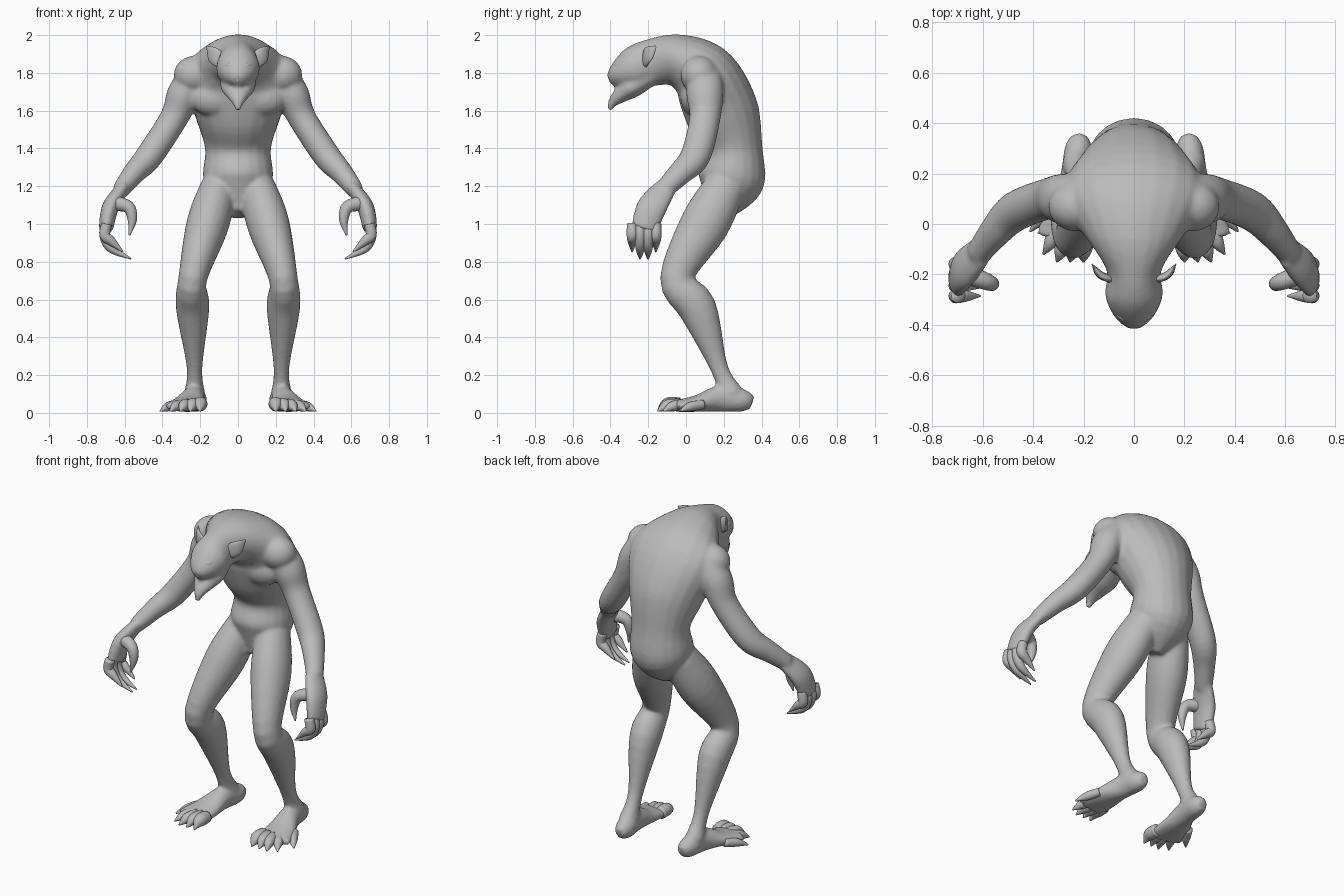
import bpy, bmesh, math
from mathutils import Vector, Matrix

if "Cube" in bpy.data.objects:
    bpy.data.objects.remove(bpy.data.objects["Cube"])

GREY = (.5, .5, .5, 1)
skin = bpy.data.materials.new("grey skin")
skin.use_nodes = True
skin.diffuse_color = GREY
skin.node_tree.nodes["Principled BSDF"].inputs["Base Color"].default_value = GREY

X, Y, Z = Vector((1, 0, 0)), Vector((0, 1, 0)), Vector((0, 0, 1))
SIDES, STEPS = 20, 5


def smooth_rows(rows):
    """Catmull-Rom curve through rows of numbers."""
    padded = [rows[0], *rows, rows[-1]]
    result = []
    for before, start, end, after in zip(padded, padded[1:], padded[2:], padded[3:]):
        for step in range(STEPS):
            t = step / STEPS
            row = []
            for p, q, r, s in zip(before, start, end, after):
                slope_in, slope_out = (r - p) / 2, (s - q) / 2
                bend = 3 * (r - q) - 2 * slope_in - slope_out
                twist = 2 * (q - r) + slope_in + slope_out
                row.append(q + t * (slope_in + t * (bend + t * twist)))
            result.append(row)
    return result + [rows[-1]]


def sweep(bm, rows, across, side=1, wide=1):
    """Skin ellipses along a path. Rows: x, y, z, radius across, optional other radius."""
    rows = smooth_rows(rows)
    centres = [Vector(row[:3]) for row in rows]
    last = len(rows) - 1
    rings = []
    for i, row in enumerate(rows):
        along = (centres[min(i + 1, last)] - centres[max(i - 1, 0)]).normalized()
        u = (across - along * across.dot(along)).normalized()
        v = along.cross(u)
        ring = []
        for k in range(SIDES):
            angle = math.tau * k / SIDES
            p = centres[i] + u * math.cos(angle) * row[3] * wide + v * math.sin(angle) * row[-1]
            ring.append(bm.verts.new((p.x * side, p.y, p.z)))
        rings.append(ring)
    for low, high in zip(rings, rings[1:]):
        for k in range(SIDES):
            n = (k + 1) % SIDES
            bm.faces.new((low[k], low[n], high[n], high[k]))
    bm.faces.new(rings[0])
    bm.faces.new(rings[-1])


def ball(bm, centre, size, side=1):
    x, y, z = centre
    place = Matrix.Translation((x * side, y, z)) @ Matrix.Diagonal((*size, 1))
    bmesh.ops.create_uvsphere(bm, u_segments=SIDES, v_segments=SIDES, radius=1, matrix=place)


def finish(name, bm):
    bmesh.ops.recalc_face_normals(bm, faces=bm.faces)
    for face in bm.faces:
        face.smooth = True
    mesh = bpy.data.meshes.new(name)
    bm.to_mesh(mesh)
    bm.free()
    mesh.materials.append(skin)
    obj = bpy.data.objects.new(name, mesh)
    bpy.context.collection.objects.link(obj)
    return obj


# Body: pelvis, hunched back, neck and skull in one sweep
body_mesh = bmesh.new()
pelvis = [(0, .17, 1.05, .05, .06), (0, .235, 1.22, .18, .175)]
trunk = [(0, .25, 1.4, .175, .155), (0, .195, 1.58, .23, .195), (0, .1, 1.78, .29, .18)]
neck = [(0, -.04, 1.865, .2, .14), (0, -.18, 1.855, .11, .125)]
skull = [(0, -.28, 1.82, .115, .115), (0, -.36, 1.785, .08, .07), (0, -.405, 1.76, .03, .03)]
sweep(body_mesh, pelvis + trunk + neck + skull, X)

# Limb joints
shoulder = [(.2, .11, 1.82, .07), (.28, .1, 1.7, .09)]
upper_arm, elbow = (.34, .1, 1.56, .075), (.47, .05, 1.36, .073)
forearm, wrist = (.55, -.03, 1.27, .06), (.62, -.12, 1.18, .047)
palm = [(.61, -.11, 1.19, .035), (.675, -.18, 1.09, .045), (.7, -.225, .97, .038)]
hip, thigh, knee = (.1, .21, 1.2, .11), (.16, .1, 1, .13), (.24, -.05, .71, .088)
calf, ankle, heel = (.24, .06, .555, .102), (.23, .175, .24, .048), (.23, .24, .1, .065)
foot = [(.22, .35, .05, .03, .035), (.22, .3, .065, .055, .06), (.235, .18, .075, .06, .07),
        (.26, .06, .05, .09, .045), (.28, -.06, .035, .11, .03)]

for side in (1, -1):
    sweep(body_mesh, [*shoulder, upper_arm, elbow, forearm, wrist], Y, side, wide=1.1)
    sweep(body_mesh, palm, Y, side, wide=1.8)
    sweep(body_mesh, [hip, thigh, knee, calf, ankle, heel], X, side, wide=.87)
    sweep(body_mesh, foot, X, side)
    # Shoulder and chest muscles
    ball(body_mesh, (.23, .07, 1.79), (.11, .1, .1), side)
    ball(body_mesh, (.12, .05, 1.67), (.14, .08, .1), side)

# Jaw with a pointed chin, joined to the skull
sweep(body_mesh, [(0, -.17, 1.78, .08, .04), (0, -.28, 1.73, .095, .06),
                  (0, -.35, 1.68, .06, .042), (0, -.39, 1.64, .03, .025),
                  (0, -.405, 1.6, .012, .012)], X)

# Fuse the limbs, head and trunk into one smooth skin
body = finish("body", body_mesh)
fuse = body.modifiers.new("fuse", "REMESH")
fuse.mode = "VOXEL"
fuse.voxel_size = .012
fuse.use_smooth_shade = True
relax = body.modifiers.new("relax", "SMOOTH")
relax.factor = .5
relax.iterations = 5

# Nose
nose = bmesh.new()
ball(nose, (0, -.395, 1.785), (.018, .016, .04))
finish("nose", nose)

for side, label in ((1, "left"), (-1, "right")):
    # Pointed ear
    ear = bmesh.new()
    sweep(ear, [(.09, -.22, 1.86, .014), (.135, -.2, 1.9, .015), (.165, -.16, 1.94, .002)],
          Z, side, wide=2.8)
    finish(label + "_ear", ear)

    # Brow and eye
    brow = bmesh.new()
    sweep(brow, [(.01, -.385, 1.82, .008), (.05, -.365, 1.84, .014), (.09, -.31, 1.84, .01)],
          Z, side)
    finish(label + "_brow", brow)
    eye = bmesh.new()
    ball(eye, (.045, -.37, 1.81), (.016, .014, .012), side)
    finish(label + "_eye", eye)

    # Four curled fingers, the middle ones longest
    fingers = bmesh.new()
    for i in range(4):
        y = -.285 + .042 * i
        reach = math.sin(math.pi * (i + .5) / 4)
        tip_x, tip_z = .64 - .08 * reach, .88 - .07 * reach
        sweep(fingers, [(.695, y, 1, .028), (.705, y, .94, .029),
                        (.67, y, tip_z + .055, .024), (tip_x, y, tip_z, .004)], Y, side)
    finish(label + "_fingers", fingers)

    thumb = bmesh.new()
    sweep(thumb, [(.66, -.2, 1.11, .04), (.58, -.23, 1.09, .033),
                  (.56, -.24, 1.02, .024), (.575, -.25, .94, .004)], Y, side)
    finish(label + "_thumb", thumb)

    # Five clawed toes, fanned outward and shorter on the outside
    toes = bmesh.new()
    for i in range(5):
        base_x, tip_x = .2 + .033 * i, .2 + .053 * i
        tip_y = -.15 + .03 * max(i - 2, 0) ** 2
        thick = .036 - .003 * i
        sweep(toes, [(base_x, tip_y + .12, .045, thick),
                     ((base_x + tip_x) / 2, tip_y + .05, thick + .008, thick),
                     (tip_x, tip_y, .01, .004)], X, side)
    finish(label + "_toes", toes)
